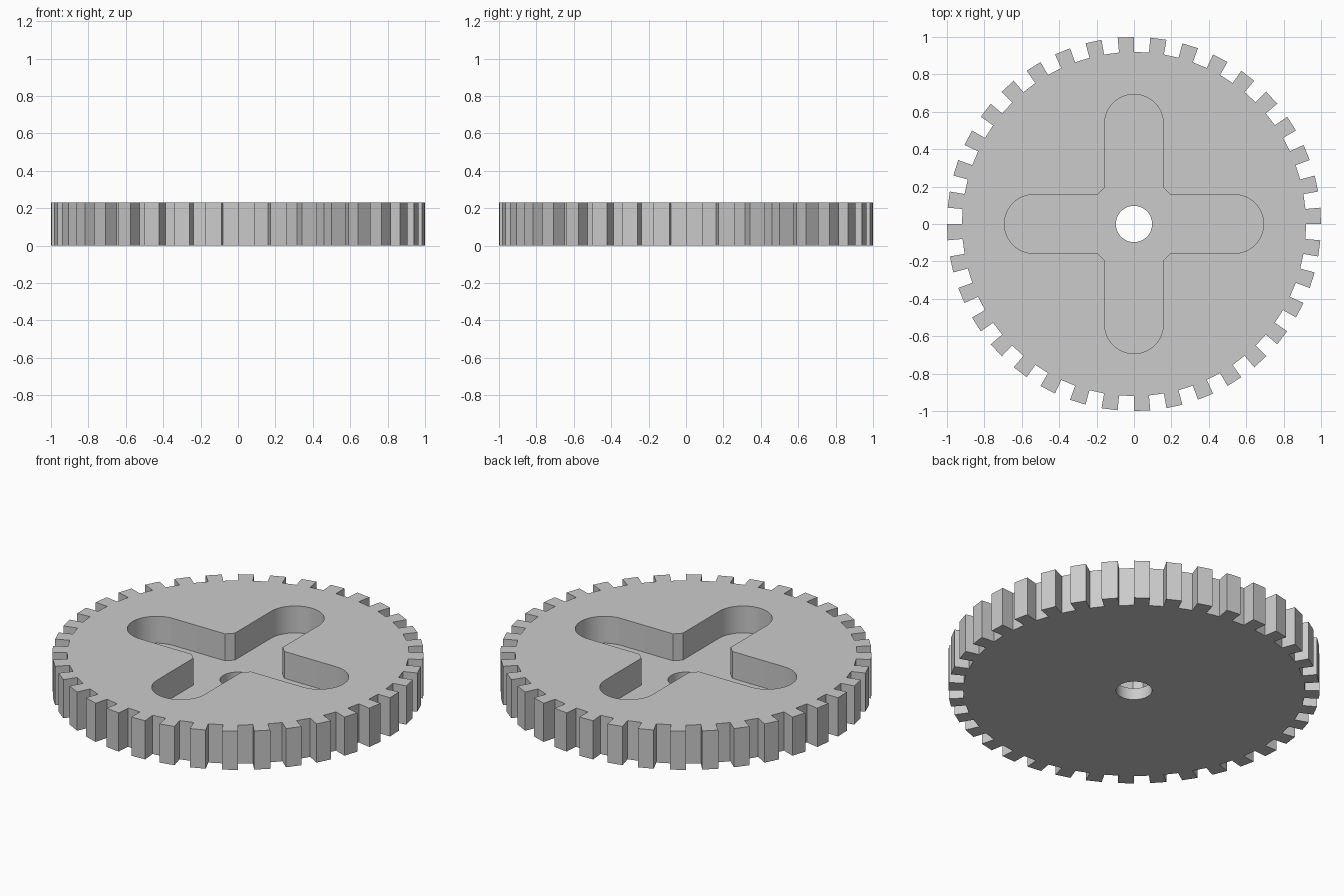
import bpy
import bmesh
from math import sin, cos, pi, radians

HEIGHT = 0.23
FLOOR = 0.07          # top of the thin web under the recess
TEETH = 36
TIP, ROOT = 1.0, 0.92
HOLE = 0.097
ARM_HALF, ARM_END, ARM_START = 0.157, 0.693, 0.195

cube = bpy.data.objects.get("Cube")
if cube:
    bpy.data.objects.remove(cube, do_unlink=True)

grey = bpy.data.materials.new("light_grey")
grey.use_nodes = True
colour = (0.6, 0.6, 0.6, 1)
grey.diffuse_color = colour
grey.node_tree.nodes["Principled BSDF"].inputs["Base Color"].default_value = colour


def polar(radius, angle):
    return radius * cos(angle), radius * sin(angle)


def prism(name, outline, bottom, top):
    """Extrude a flat outline between two heights."""
    bm = bmesh.new()
    base = bm.faces.new([bm.verts.new((x, y, bottom)) for x, y in outline])
    grown = bmesh.ops.extrude_face_region(bm, geom=[base])["geom"]
    raised = [v for v in grown if isinstance(v, bmesh.types.BMVert)]
    bmesh.ops.translate(bm, verts=raised, vec=(0, 0, top - bottom))
    bmesh.ops.recalc_face_normals(bm, faces=bm.faces)
    mesh = bpy.data.meshes.new(name)
    bm.to_mesh(mesh)
    bm.free()
    mesh.materials.append(grey)
    obj = bpy.data.objects.new(name, mesh)
    bpy.context.collection.objects.link(obj)
    return obj


def gear_outline():
    step = 2 * pi / TEETH
    points = []
    for i in range(TEETH):
        start, end = i * step, (i + 0.5) * step
        points += [polar(ROOT, start), polar(TIP, start),
                   polar(TIP, end), polar(ROOT, end)]
    return points


def cross_outline(segments=24):
    # One round-ended arm, repeated by quarter turns
    centre = ARM_END - ARM_HALF
    arm = [(ARM_START, -ARM_HALF)]
    for i in range(segments + 1):
        x, y = polar(ARM_HALF, -pi / 2 + pi * i / segments)
        arm.append((centre + x, y))
    arm.append((ARM_START, ARM_HALF))
    points = []
    for _ in range(4):
        points += arm
        arm = [(-y, x) for x, y in arm]
    return points


def cut(target, cutter):
    cutter.hide_render = True
    modifier = target.modifiers.new(cutter.name, "BOOLEAN")
    modifier.operation = "DIFFERENCE"
    modifier.solver = "EXACT"
    modifier.object = cutter
    bpy.context.view_layer.objects.active = target
    bpy.ops.object.modifier_apply(modifier=modifier.name)
    bpy.data.objects.remove(cutter, do_unlink=True)


# Toothed wheel with a cross-shaped recess and a central shaft hole
gear = prism("gear_wheel", gear_outline(), 0, HEIGHT)
cut(gear, prism("cross_recess", cross_outline(), FLOOR, HEIGHT + 0.1))
circle = [polar(HOLE, 2 * pi * i / 48) for i in range(48)]
cut(gear, prism("shaft_hole", circle, -0.1, HEIGHT + 0.1))

# Smooth the rounded walls, keep teeth and corners crisp
bpy.ops.object.select_all(action="DESELECT")
gear.select_set(True)
bpy.context.view_layer.objects.active = gear
bpy.ops.object.shade_smooth_by_angle(angle=radians(25))
